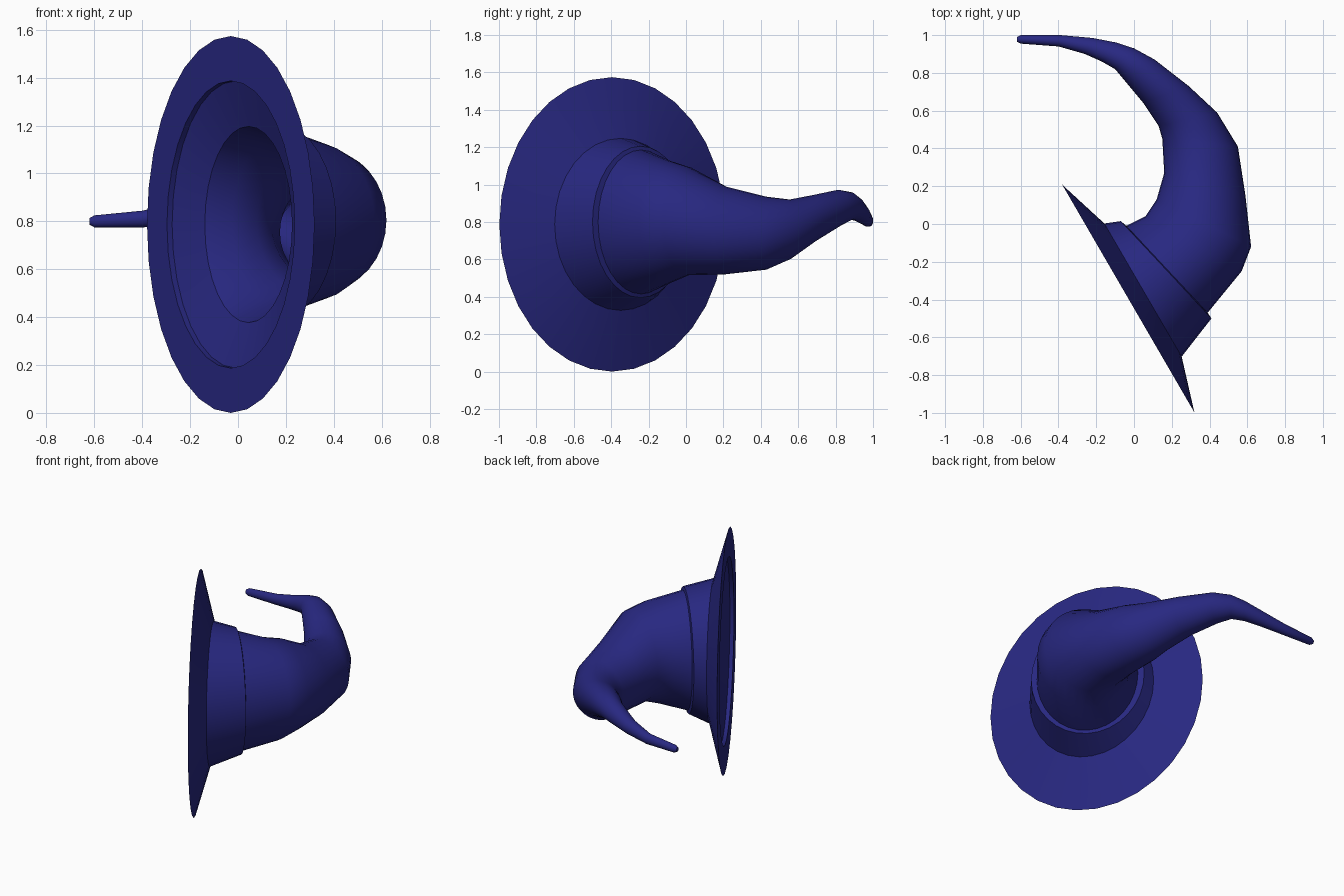
import bpy
import bmesh
import math
from mathutils import Vector

SIDES = 32
UP = Vector((0, 0, 1))

cube = bpy.data.objects.get("Cube")
if cube:
    bpy.data.objects.remove(cube, do_unlink=True)

# Single navy felt colour
navy = bpy.data.materials.new("navy_felt")
navy.use_nodes = True
navy.diffuse_color = (0.021, 0.021, 0.22, 1)
shader = navy.node_tree.nodes["Principled BSDF"]
shader.inputs["Base Color"].default_value = navy.diffuse_color
shader.inputs["Roughness"].default_value = 0.8


def ring(left_x, left_y, right_x, right_y, height, rise, scale=1.0):
    """Upright elliptical cross-section spanning two points in plan."""
    left = Vector((left_x, left_y, height))
    right = Vector((right_x, right_y, height))
    middle, half = (left + right) / 2, (right - left) / 2
    points = []
    for i in range(SIDES):
        angle = math.tau * i / SIDES
        offset = half * math.cos(angle) + UP * rise * math.sin(angle)
        points.append(middle + offset * scale)
    return points


# Frame of the brim: its centre, its half width in plan and the hat axis
BRIM_RADIUS = 0.787
brim_centre = Vector((-0.03, -0.395, BRIM_RADIUS))
brim_half = Vector((0.35, -0.603, 0))
hat_axis = UP.cross(brim_half).normalized()


def brim_ring(radius, depth):
    """Cross-section parallel to the brim, moved along the hat axis."""
    middle = brim_centre + hat_axis * depth
    half = brim_half * radius / BRIM_RADIUS
    left, right = middle - half, middle + half
    return ring(left.x, left.y, right.x, right.y, middle.z, radius)


def loft(name, rings, smooth_angle, cap_start=False, cap_end=False):
    """Skin consecutive rings into one surface."""
    bm = bmesh.new()
    loops = [[bm.verts.new(p) for p in points] for points in rings]
    for a, b in zip(loops, loops[1:]):
        for i in range(SIDES):
            j = (i + 1) % SIDES
            bm.faces.new((a[i], b[i], b[j], a[j]))
    if cap_start:
        bm.faces.new(loops[0])
    if cap_end:
        bm.faces.new(list(reversed(loops[-1])))
    mesh = bpy.data.meshes.new(name)
    bm.to_mesh(mesh)
    bm.free()
    mesh.materials.append(navy)
    obj = bpy.data.objects.new(name, mesh)
    bpy.context.collection.objects.link(obj)
    bpy.ops.object.select_all(action="DESELECT")
    obj.select_set(True)
    bpy.context.view_layer.objects.active = obj
    bpy.ops.object.shade_smooth_by_angle(angle=math.radians(smooth_angle))
    return obj


# Crown sections from the band to the curled tip:
# inner side x, y, outer side x, y, centre height, vertical radius
crown_sections = [
    (-.04, -.01, .39, -.47, .8, .385),
    (.06, .04, .57, -.25, .8, .33),
    (.12, .13, .62, -.12, .805, .29),
    (.16, .27, .59, .15, .755, .235),
    (.15, .45, .55, .41, .74, .195),
    (.13, .52, .44, .59, .76, .16),
    (.05, .64, .29, .73, .82, .125),
    (-.05, .76, .11, .87, .875, .097),
    (-.1, .82, 0, .93, .885, .075),
    (-.17, .86, -.09, .96, .87, .062),
    (-.26, .9, -.22, .985, .84, .048),
    (-.4, .94, -.39, 1, .81, .035),
    (-.6, .955, -.6, 1, .8, .025),
    (-.62, .965, -.62, .99, .8, .014),
]
crown_rings = [ring(*section) for section in crown_sections]

# Brim: recessed underside, flat rim and sloping top
opening = brim_ring(0.41, 0.085)
brim_top = brim_ring(0.46, 0.09)
loft("brim", [
    opening,
    brim_ring(0.6, 0.025),
    brim_ring(0.6, 0),
    brim_ring(BRIM_RADIUS, 0),
    brim_top,
], 30)

# Band around the foot of the crown, ending in a narrow ledge
band_top = ring(-.07, .015, .41, -.5, .8, .405)
loft("band", [brim_top, band_top, crown_rings[0]], 30)

# Curled pointed crown
loft("crown", crown_rings, 60, cap_end=True)

# Hollow inside of the crown, running from deep in the curl to the opening
lining_rings = [ring(*section, scale=0.93) for section in crown_sections[:8]]
loft("lining", lining_rings[::-1] + [opening], 60, cap_start=True)
